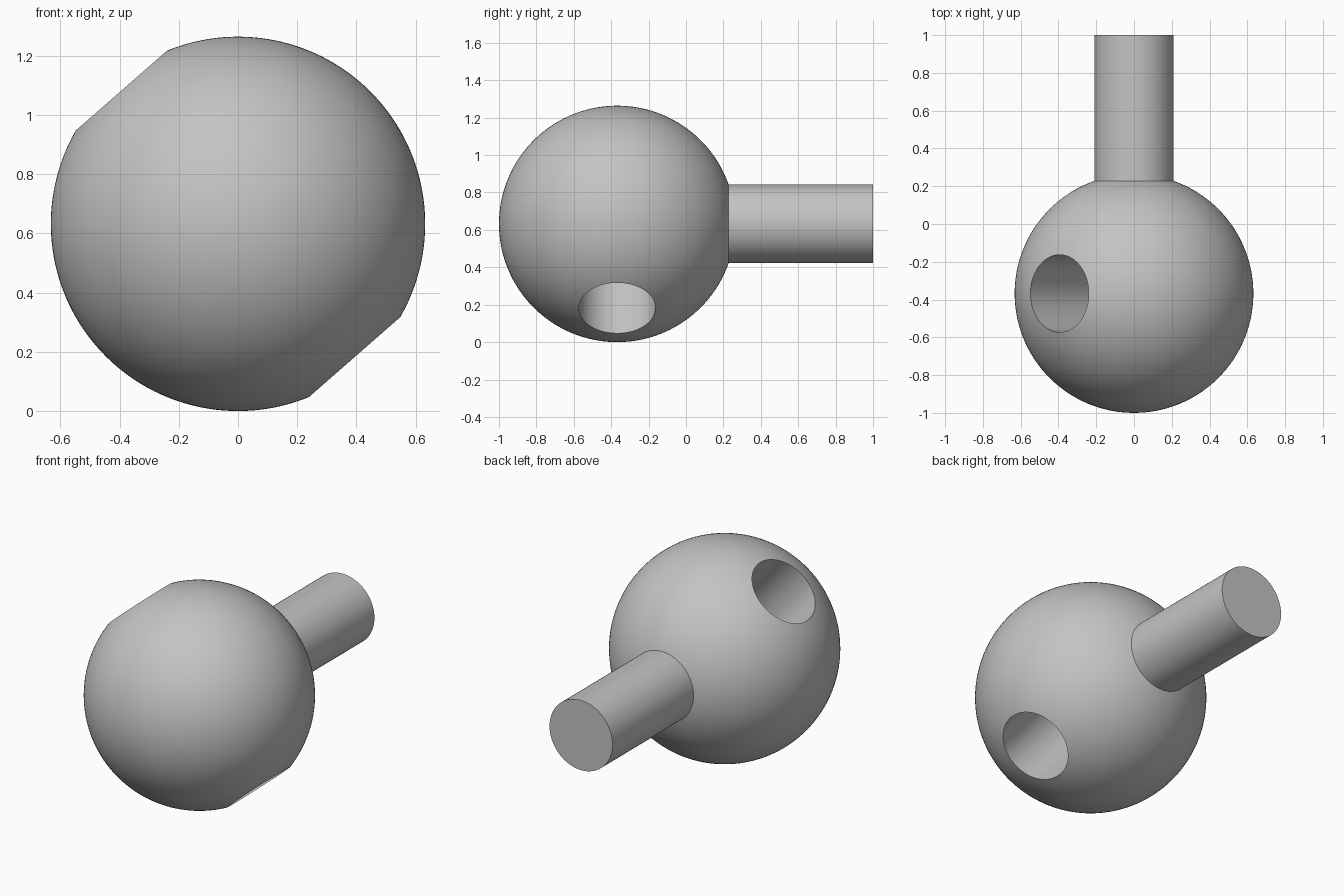
import bpy
import bmesh
from math import asin, cos, sin, pi, radians, sqrt
from mathutils import Matrix, Vector

cube = bpy.data.objects.get("Cube")
if cube:
    bpy.data.objects.remove(cube, do_unlink=True)

BALL_R = 0.632
HOLE_R = 0.205
SHAFT_R = 0.21
CENTRE = Vector((0, -0.368, BALL_R))
HOLE_TILT = radians(-41.2)
SHAFT_START, SHAFT_END = 0.15, 1.0

grey = bpy.data.materials.new("plain grey")
grey.use_nodes = True
grey.diffuse_color = (0.55, 0.55, 0.55, 1)
grey.node_tree.nodes["Principled BSDF"].inputs["Base Color"].default_value = grey.diffuse_color


def finish(bm, name, matrix):
    """Turn the bmesh into a smooth-shaded object with sharp rims."""
    bm.transform(matrix)
    bmesh.ops.recalc_face_normals(bm, faces=bm.faces)
    mesh = bpy.data.meshes.new(name)
    bm.to_mesh(mesh)
    bm.free()
    mesh.materials.append(grey)
    obj = bpy.data.objects.new(name, mesh)
    bpy.context.collection.objects.link(obj)
    bpy.ops.object.select_all(action="DESELECT")
    obj.select_set(True)
    bpy.context.view_layer.objects.active = obj
    bpy.ops.object.shade_smooth_by_angle(angle=radians(30))


# Ball with a straight bore: a closed arc profile turned about the bore axis
bm = bmesh.new()
rim = asin(HOLE_R / BALL_R)
steps = 64
angles = [rim + (pi - 2 * rim) * i / steps for i in range(steps + 1)]
ring = [bm.verts.new((BALL_R * sin(a), 0, BALL_R * cos(a))) for a in angles]
edges = [bm.edges.new((a, b)) for a, b in zip(ring, ring[1:] + ring[:1])]
bmesh.ops.spin(bm, geom=ring + edges, cent=(0, 0, 0), axis=(0, 0, 1),
               angle=2 * pi, steps=128, use_duplicate=False)
bmesh.ops.remove_doubles(bm, verts=bm.verts, dist=0.0001)
finish(bm, "bored_ball", Matrix.Translation(CENTRE) @ Matrix.Rotation(HOLE_TILT, 4, "Y"))

# Shaft pointing backwards, with its inner end buried in the ball
bm = bmesh.new()
bmesh.ops.create_cone(bm, cap_ends=True, segments=96, radius1=SHAFT_R,
                      radius2=SHAFT_R, depth=SHAFT_END - SHAFT_START)
middle = Vector((0, (SHAFT_START + SHAFT_END) / 2, CENTRE.z))
finish(bm, "shaft", Matrix.Translation(middle) @ Matrix.Rotation(pi / 2, 4, "X"))
